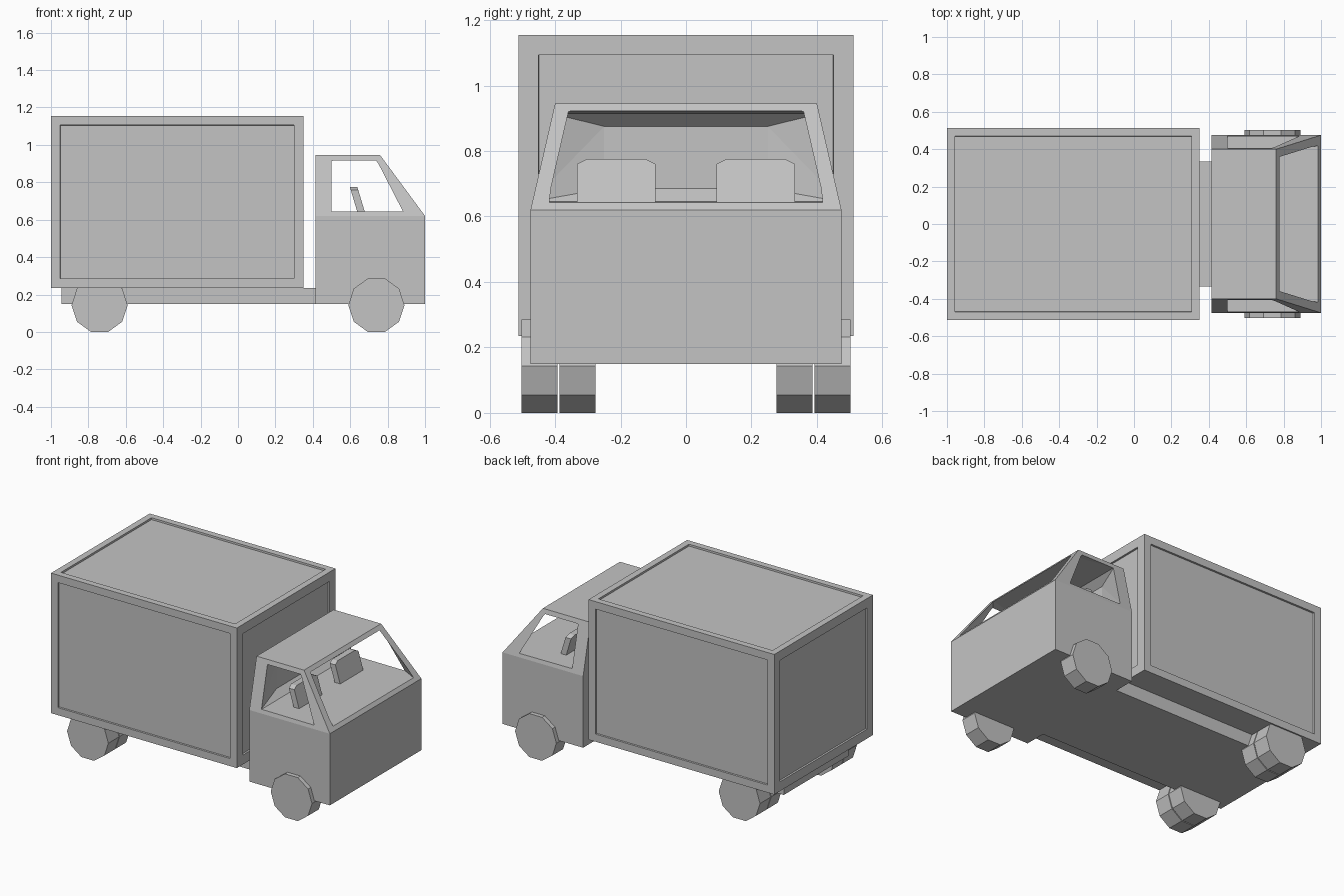
import bpy
import bmesh
import math
from mathutils import Matrix, Vector

if "Cube" in bpy.data.objects:
    bpy.data.objects.remove(bpy.data.objects["Cube"], do_unlink=True)

grey = bpy.data.materials.new("plain_grey")
grey.use_nodes = True
grey.diffuse_color = (0.55, 0.55, 0.55, 1)
grey.node_tree.nodes["Principled BSDF"].inputs["Base Color"].default_value = (0.55, 0.55, 0.55, 1)


def add_object(name, bm):
    bmesh.ops.recalc_face_normals(bm, faces=bm.faces[:])
    mesh = bpy.data.meshes.new(name)
    bm.to_mesh(mesh)
    bm.free()
    mesh.materials.append(grey)
    obj = bpy.data.objects.new(name, mesh)
    bpy.context.collection.objects.link(obj)
    return obj


def box_bm(low, high):
    bm = bmesh.new()
    low, high = Vector(low), Vector(high)
    bmesh.ops.create_cube(bm, size=1)
    bmesh.ops.scale(bm, vec=high - low, verts=bm.verts)
    bmesh.ops.translate(bm, vec=(low + high) / 2, verts=bm.verts)
    return bm


def prism(name, profile, low, high, axis):
    """Extrude a closed profile along x or y."""
    bm = bmesh.new()
    make = (lambda a, b: (low, a, b)) if axis == "x" else (lambda a, b: (a, low, b))
    face = bm.faces.new([bm.verts.new(make(a, b)) for a, b in profile])
    ext = bmesh.ops.extrude_face_region(bm, geom=[face])["geom"]
    step = high - low
    bmesh.ops.translate(bm, vec=(step, 0, 0) if axis == "x" else (0, step, 0),
                        verts=[v for v in ext if isinstance(v, bmesh.types.BMVert)])
    return add_object(name, bm)


# Cargo box with a shallow recessed panel on every visible side
bm = box_bm((-1, -0.512, 0.235), (0.35, 0.512, 1.155))
bm.normal_update()
for face in bm.faces[:]:
    n = face.normal
    if n.z < -0.5:
        continue
    margin = 0.087 if abs(n.x) > 0.5 else 0.07 if abs(n.y) > 0.5 else 0.06
    bmesh.ops.inset_individual(bm, faces=[face], thickness=margin, depth=0)
    bmesh.ops.inset_individual(bm, faces=[face], thickness=0.001, depth=-0.012)
add_object("cargo_box", bm)

# Chassis
add_object("chassis", box_bm((-0.945, -0.335, 0.15), (0.43, 0.335, 0.235)))

# Cab shell: side profile whose upper part leans inwards
SILL, ROOF = 0.62, 0.945


def side_y(z):
    return 0.475 - 0.075 * max(0, z - SILL) / (ROOF - SILL)


bm = bmesh.new()
outline = [(0.415, 0.15), (1, 0.15), (1, SILL), (0.76, ROOF), (0.415, ROOF), (0.415, SILL)]
rings = [[bm.verts.new((x, s * side_y(z), z)) for x, z in outline] for s in (-1, 1)]
for ring in rings:
    bm.faces.new([ring[i] for i in (0, 1, 2, 5)])
    bm.faces.new([ring[i] for i in (5, 2, 3, 4)])
for i in range(6):
    j = (i + 1) % 6
    bm.faces.new((rings[0][i], rings[0][j], rings[1][j], rings[1][i]))
cab = add_object("cab", bm)

# Cabin hollow spanning the side windows, the windscreen and the back wall
window = [(0.5, 0.645), (0.5, 0.915), (0.735, 0.915), (0.875, 0.643)]
windscreen = [(0.992, 0.413, 0.643), (0.785, 0.35, 0.922)]
back_wall = [(0.455, 0.25, 0.685), (0.455, 0.25, 0.875)]
bm = bmesh.new()
for s in (-1, 1):
    for x, z in window:
        bm.verts.new((x, s * (side_y(z) + 0.004), z))
    for x, y, z in windscreen + back_wall:
        bm.verts.new((x, s * y, z))
bmesh.ops.convex_hull(bm, input=bm.verts[:])
cutter = add_object("cabin_cutter", bm)
cutter.hide_render = True
cut = cab.modifiers.new("cabin", "BOOLEAN")
cut.operation = "DIFFERENCE"
cut.solver = "EXACT"
cut.object = cutter
bpy.context.view_layer.objects.active = cab
bpy.ops.object.modifier_apply(modifier=cut.name)
bpy.data.objects.remove(cutter, do_unlink=True)

# Two seat backs with clipped top corners, leaning rearwards
for s, side in ((-1, "right"), (1, "left")):
    shape = [(-0.12, 0.635), (0.12, 0.635), (0.12, 0.76), (0.09, 0.775), (-0.09, 0.775), (-0.12, 0.76)]
    seat = prism("seat_" + side, [(s * 0.213 + y, z) for y, z in shape], 0.637, 0.677, "x")
    for v in seat.data.vertices:
        v.co.x -= 0.3 * (v.co.z - 0.645)

# Ten-sided wheels: single in front, twin at the rear
RADIUS, HUB = 0.15, 0.143
circle = [(RADIUS * math.cos(math.tau * i / 10), HUB + RADIUS * math.sin(math.tau * i / 10))
          for i in range(10)]
for s, side in ((-1, "right"), (1, "left")):
    for part, x, inner, outer in (("front_wheel", 0.74, 0.392, 0.503),
                                  ("rear_outer_wheel", -0.74, 0.392, 0.503),
                                  ("rear_inner_wheel", -0.74, 0.277, 0.386)):
        prism(part + "_" + side, [(x + a, b) for a, b in circle], s * inner, s * outer, "y")
